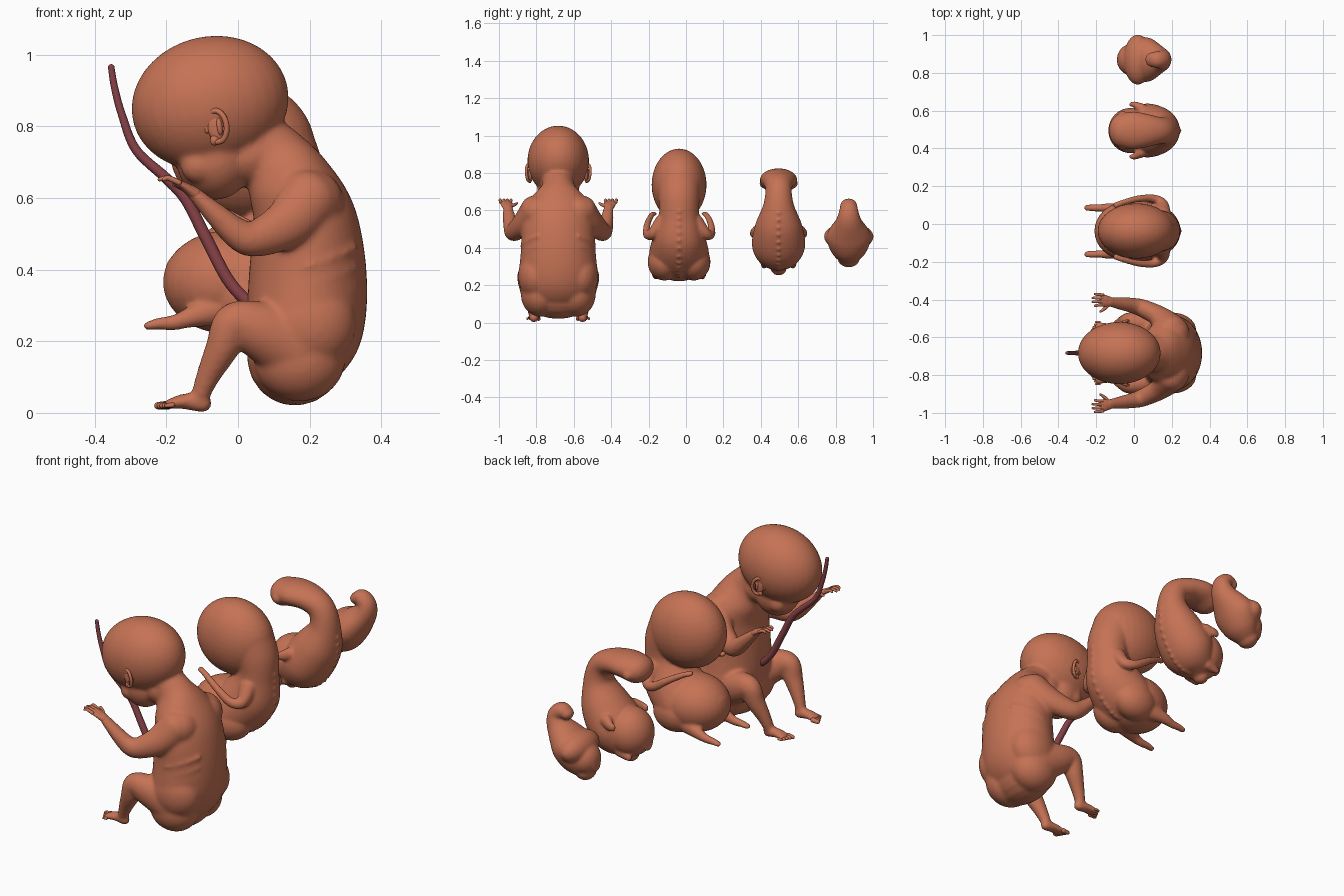
import bpy, bmesh, math
from mathutils import Vector, Matrix


def material(name, col):
    m = bpy.data.materials.new(name)
    m.diffuse_color = (*col, 1)
    return m


SKIN = material("skin", (0.56, 0.17, 0.09))
CORD = material("dark red cord", (0.25, 0.055, 0.065))


def ball(bm, c, r, tilt=0.0):
    """Ellipsoid, tilted about y; small ones get fewer sides."""
    mat = Matrix.Translation(c) @ Matrix.Rotation(tilt, 4, 'Y') @ Matrix.Diagonal((*r, 1))
    u, v = (32, 20) if max(r) > .04 else (10, 6)
    bmesh.ops.create_uvsphere(bm, u_segments=u, v_segments=v, radius=1, matrix=mat)


def catmull(p, n):
    """Smooth interpolation through points of any dimension."""
    q = [p[0]] + list(p) + [p[-1]]
    out = []
    for i in range(1, len(q) - 2):
        for k in range(n):
            t = k / n
            out.append([0.5 * (2*b + (c-a)*t + (2*a-5*b+4*c-d)*t*t + (3*b-a-3*c+d)*t**3)
                        for a, b, c, d in zip(q[i-1], q[i], q[i+1], q[i+2])])
    return out + [list(p[-1])]


def loft(bm, pts, n=6, seg=24):
    """Round-ended tube through (x, y, z, depth radius, width radius); returns its back line."""
    d = catmull(pts, n)
    cs = [Vector(p[:3]) for p in d]
    rings, back = [], []
    last = len(d) - 1

    def ring(c, t, a, b):
        lat = (Vector((0, 1, 0)) - t * t.y).normalized()
        nor = t.cross(lat)
        rings.append([bm.verts.new(c + nor * a * math.cos(2*math.pi*k/seg) + lat * b * math.sin(2*math.pi*k/seg))
                      for k in range(seg)])
        return c + nor * a

    for i, p in enumerate(d):
        t = (cs[min(i+1, last)] - cs[max(i-1, 0)]).normalized()
        a, b = p[3], p[4]
        caps = [math.radians(x) for x in (8, 25, 45, 65, 80)]
        if i == 0:
            for h in caps:
                ring(cs[i] - t * min(a, b) * math.cos(h), t, a*math.sin(h), b*math.sin(h))
        back.append(ring(cs[i], t, a, b))
        if i == last:
            for h in reversed(caps):
                ring(cs[i] + t * min(a, b) * math.cos(h), t, a*math.sin(h), b*math.sin(h))
    for u, v in zip(rings, rings[1:]):
        for k in range(seg):
            bm.faces.new((u[k], u[(k+1) % seg], v[(k+1) % seg], v[k]))
    bm.faces.new(rings[0])
    bm.faces.new(rings[-1])
    return back


def finish(bm, name, mat=SKIN, voxel=None, smooth=5):
    bmesh.ops.recalc_face_normals(bm, faces=bm.faces)
    me = bpy.data.meshes.new(name)
    bm.to_mesh(me)
    bm.free()
    ob = bpy.data.objects.new(name, me)
    bpy.context.collection.objects.link(ob)
    me.materials.append(mat)
    bpy.context.view_layer.objects.active = ob
    if voxel:
        m = ob.modifiers.new("fuse", 'REMESH')
        m.mode, m.voxel_size, m.use_smooth_shade = 'VOXEL', voxel, True
        s = ob.modifiers.new("soften", 'SMOOTH')
        s.factor, s.iterations = 0.5, smooth
        for x in ("fuse", "soften"):
            bpy.ops.object.modifier_apply(modifier=x)
    ob.data.polygons.foreach_set("use_smooth", [True] * len(ob.data.polygons))
    return ob


def ringlet(bm, c, r, thick, tilt):
    """Small raised ring, for navels."""
    rot = Matrix.Rotation(tilt, 3, 'Y')
    for k in range(16):
        a = 2 * math.pi * k / 16
        ball(bm, Vector(c) + rot @ Vector((0, r*math.cos(a), r*math.sin(a))), (thick,) * 3)


# ---------- largest figure: torso and head ----------
Y = -0.683
bm = bmesh.new()
loft(bm, [(.04, Y, .77, .085, .085), (.10, Y, .71, .10, .095), (.145, Y, .64, .122, .16), (.187, Y, .53, .147, .192),
          (.195, Y, .38, .165, .20), (.187, Y, .24, .163, .212), (.16, Y, .155, .135, .195)], n=8, seg=40)
ball(bm, (-.078, Y, .865), (.222, .165, .186), -.25)
ball(bm, (-.195, Y, .835), (.10, .115, .10))
ball(bm, (-.065, Y, .71), (.108, .112, .115))
ball(bm, (.03, Y, .72), (.10, .095, .085))
ball(bm, (-.10, Y, .640), (.045, .05, .033))
ball(bm, (-.170, Y, .720), (.020, .020, .016), .5)      # nose
ball(bm, (-.155, Y, .687), (.016, .033, .009))          # lips
ball(bm, (-.145, Y, .668), (.016, .028, .009))
for s in (-1, 1):
    ball(bm, (-.11, Y + s*.065, .69), (.05, .045, .05))            # cheeks
    ball(bm, (-.165, Y + s*.062, .738), (.022, .027, .015))        # eyelids
    ball(bm, (.172, Y + s*.095, .15), (.128, .105, .118))          # buttocks
    ball(bm, (.20, Y + s*.12, .25), (.13, .095, .13))
    ball(bm, (.20, Y + s*.10, .59), (.095, .10, .09))              # shoulder blades
    loft(bm, [(.15, Y + s*.11, .19, .105, .10), (.06, Y + s*.15, .232, .082, .07), (-.012, Y + s*.165, .25, .058, .052),
              (-.042, Y + s*.16, .185, .048, .046), (-.08, Y + s*.145, .11, .035, .034),
              (-.103, Y + s*.135, .055, .027, .027)])              # legs
    loft(bm, [(-.098, Y + s*.13, .026, .026, .025), (-.15, Y + s*.13, .032, .022, .03),
              (-.195, Y + s*.132, .024, .013, .036)])              # feet
    loft(bm, [(.20, Y + s*.13, .60, .085, .075), (.14, Y + s*.19, .53, .070, .056), (.05, Y + s*.235, .487, .052, .048),
              (.0, Y + s*.25, .50, .044, .042), (-.07, Y + s*.262, .562, .031, .034),
              (-.132, Y + s*.27, .622, .018, .025)])               # arms
    for i in range(4):                                             # faint ribs
        z = .27 + i * .055
        loft(bm, [(.195 + .158*math.cos(a), Y + s*.193*math.sin(a), z + .06 - .055*a, .010, .010)
                  for a in (.6, .8, 1.1, 1.4, 1.6)], n=3, seg=8)
finish(bm, "large_body", voxel=.0085, smooth=9)

# hands, fingers, toes and ears stay crisp
bm = bmesh.new()
for s in (-1, 1):
    loft(bm, [(-.12, Y + s*.27, .612, .018, .025), (-.15, Y + s*.275, .632, .013, .031),
              (-.172, Y + s*.28, .643, .010, .034)])
    for k in range(4):
        y = .255 + k * .0175
        ty = .25 + k * .021
        tip = -.225 + .012 * abs(k - 1.5)
        loft(bm, [(-.165, Y + s*y, .643, .008, .0085), (-.195, Y + s*(y+ty)/2, .656, .0075, .008),
                  (tip, Y + s*ty, .652, .0055, .006)], n=3, seg=10)
    loft(bm, [(-.135, Y + s*.258, .622, .011, .012), (-.155, Y + s*.235, .63, .009, .009),
              (-.178, Y + s*.22, .638, .006, .006)], n=3, seg=10)
finish(bm, "hands")
bm = bmesh.new()
for s in (-1, 1):
    for k in range(5):
        r = .0125 - .0014 * k
        y = .106 + k * .0145
        loft(bm, [(-.195 + k*.003, Y + s*y, .022, r, r), (-.224 + k*.006, Y + s*y, .02, r*.8, r*.85)], n=3, seg=10)
finish(bm, "toes")
bm = bmesh.new()
for s in (-1, 1):
    rot = Matrix.Rotation(-.15, 3, 'Y')
    rim = []
    for k in range(11):
        a = math.radians(-100 + 29 * k)
        p = rot @ Vector((.028*math.cos(a), 0, .044*math.sin(a)))
        rim.append((p.x - .06, Y + s*(.158 + .45*p.x + .1*p.z), p.z + .80, .008, .008))
    loft(bm, rim, n=3, seg=10)
    ball(bm, (-.06, Y + s*.149, .80), (.026, .012, .042), -.15)
    ball(bm, (-.065, Y + s*.151, .762), (.014, .010, .016))
    ball(bm, (-.052, Y + s*.156, .80), (.009, .010, .026), -.15)
finish(bm, "ears")

# ---------- umbilical cord ----------
bm = bmesh.new()
loft(bm, [(x, Y, z, r, r) for x, z, r in (
    (.06, .30, .016), (.025, .313, .017), (-.03, .375, .017), (-.09, .49, .017), (-.145, .595, .016), (-.20, .655, .015),
    (-.285, .735, .013), (-.325, .835, .011), (-.345, .91, .010), (-.354, .965, .009))], n=6, seg=16)
finish(bm, "umbilical_cord", CORD)

# ---------- second figure ----------
Y = -0.037
bm = bmesh.new()
back = loft(bm, [(.09, Y, .74, .13, .12), (.135, Y, .66, .108, .11), (.143, Y, .57, .102, .108), (.11, Y, .46, .138, .138),
                 (.04, Y, .37, .135, .16), (.0, Y, .335, .11, .15)], n=8, seg=40)
for p in back[14::2]:
    ball(bm, p, (.009, .012, .010))                                # spine
ball(bm, (.012, Y, .737), (.205, .147, .193), .15)
ball(bm, (-.06, Y, .665), (.09, .095, .08))
ball(bm, (-.03, Y, .365), (.18, .158, .144))
ringlet(bm, (-.194, Y, .39), .028, .010, .15)
for s in (-1, 1):
    ball(bm, (-.115, Y + s*.07, .66), (.022, .025, .018))          # eyes
    ball(bm, (.03, Y + s*.078, .325), (.12, .09, .10))             # hips
    loft(bm, [(.15, Y + s*.09, .54, .045, .04), (.15, Y + s*.145, .475, .030, .028), (.10, Y + s*.172, .475, .024, .022),
              (.02, Y + s*.170, .525, .019, .018), (-.06, Y + s*.150, .57, .015, .016),
              (-.10, Y + s*.135, .583, .012, .017)])               # arms
    loft(bm, [(-.06, Y + s*.10, .29, .05, .045), (-.13, Y + s*.12, .268, .030, .028), (-.175, Y + s*.122, .253, .022, .02),
              (-.22, Y + s*.123, .249, .017, .019), (-.252, Y + s*.123, .243, .012, .018)])  # legs
finish(bm, "second_body", voxel=.0075, smooth=6)

# ---------- third figure ----------
Y = 0.495
bm = bmesh.new()
back = loft(bm, [(-.065, Y, .752, .068, .09), (0, Y, .763, .062, .10), (.08, Y, .755, .060, .085), (.145, Y, .715, .065, .07),
                 (.165, Y, .63, .075, .082), (.13, Y, .52, .115, .125), (.06, Y, .41, .128, .142), (.0, Y, .335, .09, .10),
                 (-.025, Y, .29, .038, .042)], n=8, seg=32)
for p in back[34:60:2]:
    ball(bm, p, (.010, .010, .009))
ball(bm, (-.02, Y, .41), (.115, .12, .125), .3)                    # belly
ringlet(bm, (-.122, Y, .37), .028, .011, .1)
for s in (-1, 1):
    ball(bm, (-.06, Y + s*.082, .745), (.026, .022, .026))
    loft(bm, [(.04, Y + s*.115, .49, .032, .03), (.005, Y + s*.138, .478, .024, .016),
              (-.015, Y + s*.138, .474, .020, .012)])              # arm buds
    loft(bm, [(-.01, Y + s*.07, .325, .03, .03), (-.065, Y + s*.078, .305, .018, .014)])  # leg buds
finish(bm, "third_body", voxel=.007, smooth=6)

# ---------- smallest figure ----------
Y = 0.87
bm = bmesh.new()
loft(bm, [(.09, Y, .615, .03, .038), (.12, Y, .625, .04, .045), (.15, Y, .595, .045, .052), (.135, Y, .54, .06, .072),
          (.07, Y, .465, .085, .118), (.02, Y, .395, .082, .10), (-.02, Y, .345, .05, .06)])
ball(bm, (.02, Y, .46), (.075, .133, .075), .4)
ball(bm, (-.01, Y, .41), (.08, .085, .085), .4)
ringlet(bm, (-.080, Y, .385), .024, .010, 0)
finish(bm, "smallest_body", voxel=.007, smooth=7)
